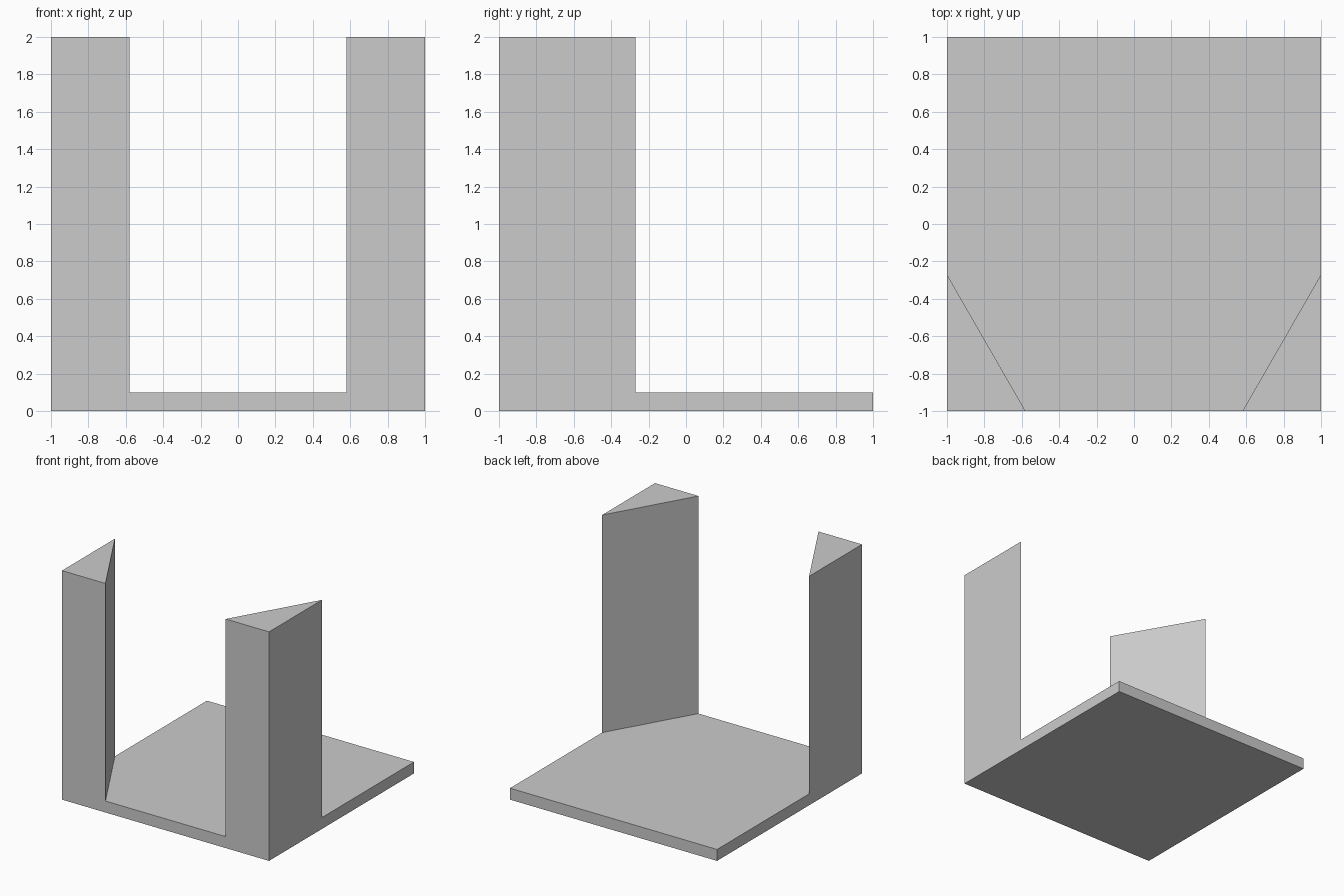
import bpy
import bmesh
import math
from mathutils import Vector

cube = bpy.data.objects.get("Cube")
if cube:
    bpy.data.objects.remove(cube, do_unlink=True)

HALF = 1.0        # half width of the square base
BASE_TOP = 0.1    # slab thickness
POST_TOP = 2.0    # height of the corner posts
INNER_X = 0.58    # post edge along the front
INNER_Y = -0.27   # post edge along the sides

# Plain grey material
grey = bpy.data.materials.new("plain_grey")
grey.use_nodes = True
colour = (0.6, 0.6, 0.6, 1)
grey.diffuse_color = colour
grey.node_tree.nodes["Principled BSDF"].inputs["Base Color"].default_value = colour

bm = bmesh.new()

# Base slab
bmesh.ops.create_cube(bm, size=2 * HALF)
for v in bm.verts:
    v.co.z = BASE_TOP if v.co.z > 0 else 0


def top_faces():
    return [f for f in bm.faces if all(v.co.z > BASE_TOP - 1e-4 for v in f.verts)]


# Cut both front corners off the slab's top face
for side in (-1, 1):
    start = Vector((side * INNER_X, -HALF, BASE_TOP))
    along = Vector((side * HALF, INNER_Y, BASE_TOP)) - start
    normal = along.cross(Vector((0, 0, 1)))
    faces = top_faces()
    edges = {e for f in faces for e in f.edges}
    verts = {v for f in faces for v in f.verts}
    bmesh.ops.bisect_plane(bm, geom=list(verts) + list(edges) + faces,
                           plane_co=start, plane_no=normal)

# Raise the corner triangles into posts
corners = [f for f in top_faces() if len(f.verts) == 3]
raised = bmesh.ops.extrude_face_region(bm, geom=corners)["geom"]
bmesh.ops.translate(bm, vec=(0, 0, POST_TOP - BASE_TOP),
                    verts=[g for g in raised if isinstance(g, bmesh.types.BMVert)])
old = [f for f in corners if f.is_valid]
if old:
    bmesh.ops.delete(bm, geom=old, context="FACES_ONLY")

# Merge flush walls into single flat faces
bmesh.ops.dissolve_limit(bm, angle_limit=math.radians(1), verts=bm.verts[:], edges=bm.edges[:])
bmesh.ops.recalc_face_normals(bm, faces=bm.faces[:])

mesh = bpy.data.meshes.new("base_with_corner_posts")
bm.to_mesh(mesh)
bm.free()
mesh.materials.append(grey)
stand = bpy.data.objects.new("base_with_corner_posts", mesh)
bpy.context.collection.objects.link(stand)
